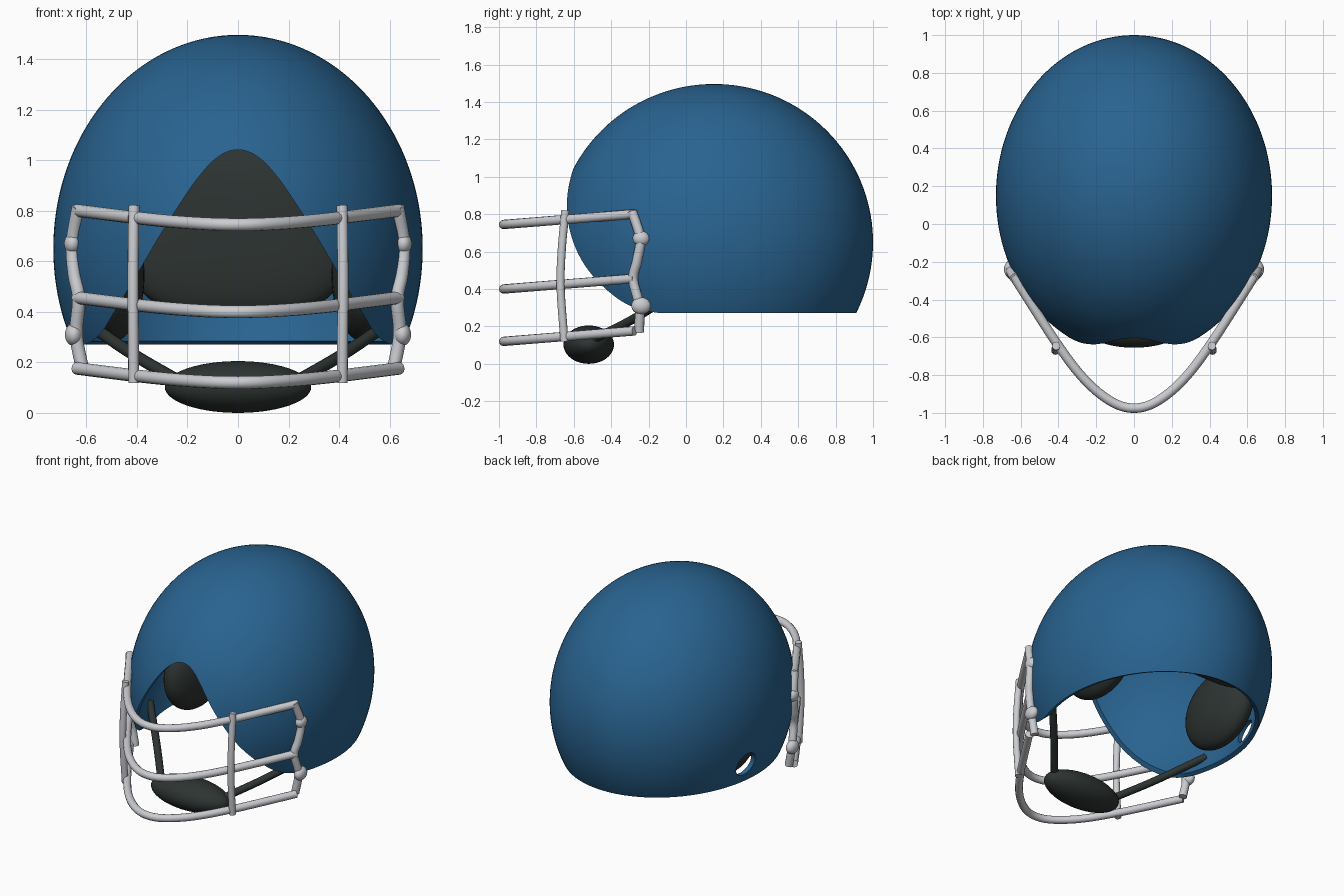
import bpy, bmesh, math
from mathutils import Vector, Matrix

if "Cube" in bpy.data.objects:
    bpy.data.objects.remove(bpy.data.objects["Cube"])


def material(name, rgb):
    m = bpy.data.materials.new(name)
    m.diffuse_color = (*rgb, 1)
    m.use_nodes = True
    m.node_tree.nodes["Principled BSDF"].inputs["Base Color"].default_value = m.diffuse_color
    return m


BLUE = material("shell blue", (0.022, 0.125, 0.28))
DARK = material("dark padding", (0.026, 0.034, 0.032))
GREY = material("light grey metal", (0.60, 0.61, 0.64))


def add(name, bm, mat):
    bmesh.ops.recalc_face_normals(bm, faces=bm.faces)
    me = bpy.data.meshes.new(name)
    bm.to_mesh(me)
    bm.free()
    ob = bpy.data.objects.new(name, me)
    bpy.context.collection.objects.link(ob)
    if mat:
        me.materials.append(mat)
    return ob


def select(ob):
    bpy.ops.object.select_all(action='DESELECT')
    bpy.context.view_layer.objects.active = ob
    ob.select_set(True)


def smooth(ob, angle=40):
    select(ob)
    bpy.ops.object.shade_smooth_by_angle(angle=math.radians(angle))


def ball_mesh(center, radii, u=48, v=24, power=1):
    """Ellipsoid; a power below 1 makes it boxier."""
    bm = bmesh.new()
    bmesh.ops.create_uvsphere(bm, u_segments=u, v_segments=v, radius=1)
    if power != 1:
        for vert in bm.verts:
            vert.co = [math.copysign(abs(c) ** power, c) for c in vert.co]
    bm.transform(Matrix.Translation(center) @ Matrix.Diagonal((*radii, 1)))
    return bm


def ellipsoid(name, center, radii, mat, power=1):
    smooth(add(name, ball_mesh(center, radii, power=power), mat))


def spline(pts, steps=10):
    """Smooth curve through the given points."""
    p = [Vector(q) for q in pts]
    p = [2 * p[0] - p[1]] + p + [2 * p[-1] - p[-2]]
    out = []
    for a, b, c, d in zip(p, p[1:], p[2:], p[3:]):
        for i in range(steps):
            t = i / steps
            out.append(0.5 * (2 * b + (c - a) * t + (2 * a - 5 * b + 4 * c - d) * t * t
                              + (3 * b - a - 3 * c + d) * t ** 3))
    return out + [p[-2]]


def tube(name, pts, r, mat):
    cu = bpy.data.curves.new(name, 'CURVE')
    cu.dimensions = '3D'
    cu.bevel_depth = r
    cu.bevel_resolution = 4
    cu.use_fill_caps = True
    path = spline(pts)
    sp = cu.splines.new('POLY')
    sp.points.add(len(path) - 1)
    for q, v in zip(sp.points, path):
        q.co = (*v, 1)
    ob = bpy.data.objects.new(name, cu)
    bpy.context.collection.objects.link(ob)
    cu.materials.append(mat)
    select(ob)
    bpy.ops.object.convert(target='MESH')
    smooth(bpy.context.object)


# Shell: ellipsoid cut flat at the bottom, given thickness
bm = ball_mesh((0, 0.15, 0.65), (0.731, 0.85, 0.846), 128, 72)
bmesh.ops.bisect_plane(bm, geom=bm.verts[:] + bm.edges[:] + bm.faces[:],
                       plane_co=(0, 0, 0.271), plane_no=(0, 0, -1), clear_outer=True)
shell = add("helmet_shell", bm, BLUE)
mod = shell.modifiers.new("thickness", 'SOLIDIFY')
mod.thickness = 0.03
mod.offset = -1

# Face opening cutter: arched outline pushed through the front
half = [(0.05, 1.03), (0.1, 0.996), (0.15, 0.941), (0.2, 0.872), (0.3, 0.717), (0.4, 0.547),
        (0.5, 0.382), (0.53, 0.332), (0.565, 0.292), (0.6, 0.273), (0.64, 0.258)]
outline = spline([(-x, 0, z) for x, z in reversed(half)] + [(0, 0, 1.041)]
                 + [(x, 0, z) for x, z in half], 5)
outline += [Vector((0.64, 0, 0)), Vector((-0.64, 0, 0))]
bm = bmesh.new()
face = bm.faces.new([bm.verts.new(v) for v in outline])
ext = bmesh.ops.extrude_face_region(bm, geom=[face])
bmesh.ops.translate(bm, vec=(0, -1.5, 0),
                    verts=[g for g in ext["geom"] if isinstance(g, bmesh.types.BMVert)])
opening = add("opening_cutter", bm, None)

# Ear hole cutters, one for each side
cutters = [opening]
for s in (1, -1):
    bm = bmesh.new()
    bmesh.ops.create_cone(bm, cap_ends=True, segments=40, radius1=0.08, radius2=0.08, depth=0.6)
    bm.transform(Matrix.Translation((s * 0.7, 0.32, 0.413)) @ Matrix.Rotation(math.pi / 2, 4, 'Y'))
    cutters.insert(0, add("ear_hole_cutter", bm, None))

select(shell)
bpy.ops.object.modifier_apply(modifier="thickness")
for cutter in cutters:
    cutter.hide_render = True
    mod = shell.modifiers.new("cut", 'BOOLEAN')
    mod.operation = 'DIFFERENCE'
    mod.solver = 'EXACT'
    mod.object = cutter
    bpy.context.view_layer.update()
    bpy.ops.object.modifier_apply(modifier=mod.name)
for cutter in cutters:
    bpy.data.objects.remove(cutter)
smooth(shell, 35)

# Padding and chin cup
ellipsoid("back_pad", (0, 0.74, 0.72), (0.45, 0.1, 0.34), DARK, 0.7)
ellipsoid("chin_cup", (0, -0.52, 0.1025), (0.29, 0.135, 0.1025), DARK)

# Face mask: three bowed bars, each rising towards its ends
bow = [(0.12, -0.94), (0.26, -0.825), (0.41, -0.63), (0.638, -0.275)]
bow = [(-x, y) for x, y in reversed(bow)] + [(0, -0.975)] + bow
for name, z in (("upper", 0.745), ("middle", 0.4), ("lower", 0.12)):
    tube(name + "_mask_bar", [(x, y, z + 0.08 * (y + 0.975)) for x, y in bow], 0.025, GREY)

# Parts found on both sides
post = [(0.632, -0.288, 0.815), (0.655, -0.245, 0.67), (0.648, -0.262, 0.55), (0.63, -0.282, 0.45),
        (0.64, -0.25, 0.31), (0.615, -0.25, 0.17)]
upright = [(0.412, -0.645, 0.82), (0.415, -0.665, 0.6), (0.415, -0.67, 0.4), (0.412, -0.65, 0.12)]
strap = [(0.24, -0.5, 0.13), (0.42, -0.29, 0.235), (0.64, -0.05, 0.385)]
for side, s in (("right", 1), ("left", -1)):
    def flip(pts):
        return [(s * x, y, z) for x, y, z in pts]
    ellipsoid("ear_pad_" + side, (s * 0.5, 0.25, 0.545), (0.13, 0.3, 0.265), DARK)
    tube("mask_side_post_" + side, flip(post), 0.026, GREY)
    tube("mask_upright_" + side, flip(upright), 0.022, GREY)
    tube("chin_strap_" + side, flip(strap), 0.024, DARK)
    ellipsoid("upper_mask_fastener_" + side, (s * 0.655, -0.24, 0.67), (0.033, 0.045, 0.04), GREY)
    ellipsoid("lower_mask_fastener_" + side, (s * 0.65, -0.24, 0.31), (0.035, 0.052, 0.045), GREY)
